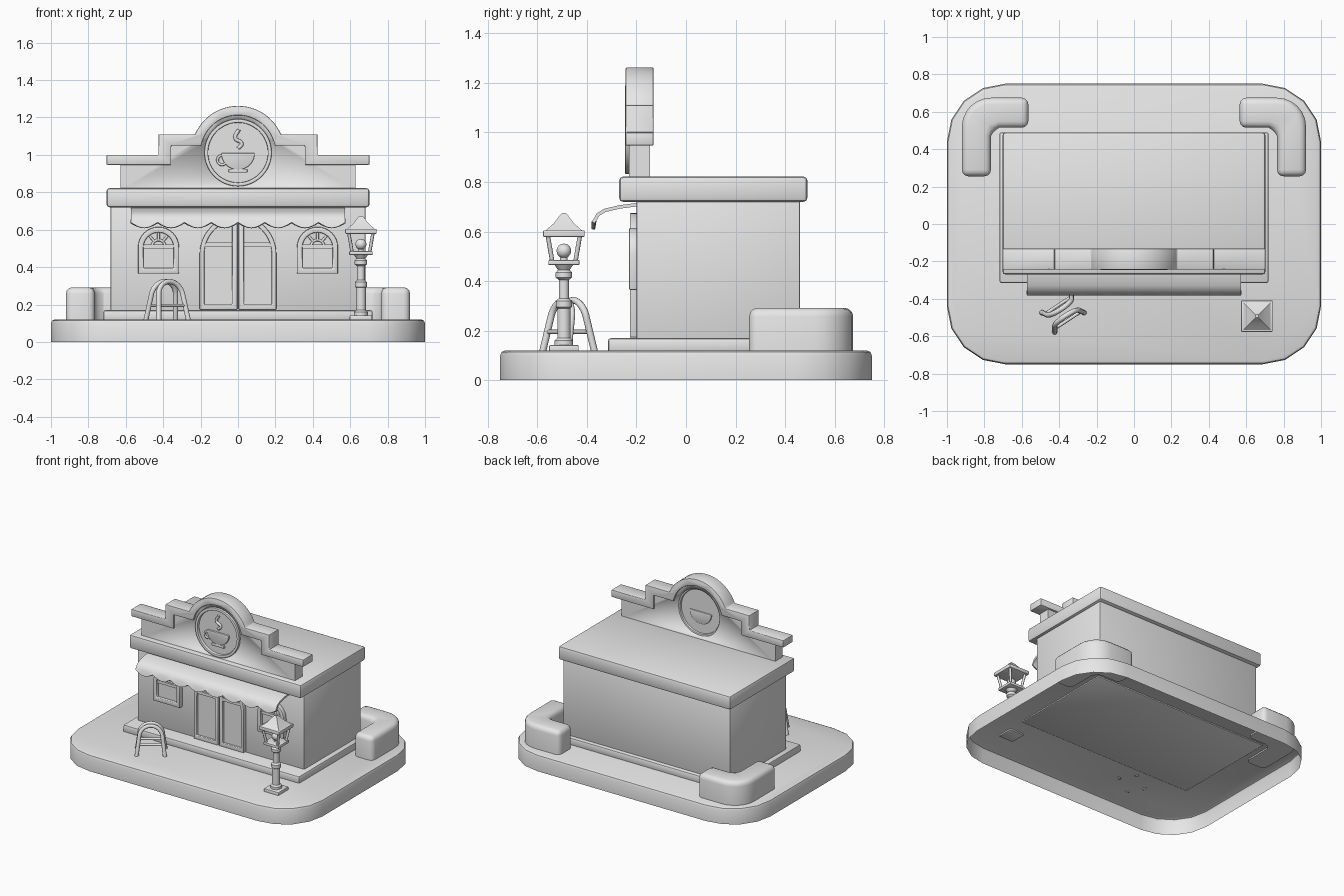
import bpy, bmesh, math
from mathutils import Vector

cube = bpy.data.objects.get("Cube")
if cube:
    bpy.data.objects.remove(cube, do_unlink=True)

grey = bpy.data.materials.new("plain_grey")
grey.use_nodes = True
grey.diffuse_color = (0.8, 0.8, 0.8, 1)
grey.node_tree.nodes["Principled BSDF"].inputs["Base Color"].default_value = (0.8, 0.8, 0.8, 1)


def finish(name, bm, bevel=0.0, segments=2, keep=None):
    """Bevel the sharp edges, shade and link the mesh."""
    bmesh.ops.recalc_face_normals(bm, faces=bm.faces)
    if bevel:
        edges = [e for e in bm.edges if len(e.link_faces) == 2
                 and e.calc_face_angle() > 0.6 and (keep is None or keep(e))]
        bmesh.ops.bevel(bm, geom=edges, offset=bevel, segments=segments,
                        profile=0.5, affect='EDGES', clamp_overlap=True)
    mesh = bpy.data.meshes.new(name)
    bm.to_mesh(mesh)
    bm.free()
    mesh.materials.append(grey)
    ob = bpy.data.objects.new(name, mesh)
    bpy.context.collection.objects.link(ob)
    bpy.ops.object.select_all(action='DESELECT')
    ob.select_set(True)
    bpy.context.view_layer.objects.active = ob
    bpy.ops.object.shade_smooth_by_angle(angle=math.radians(35))
    return ob


def place(upright, p, d):
    return (p[0], d, p[1]) if upright else (p[0], p[1], d)


def prism(name, pts, d0, d1, upright=True, open_start=False, **kw):
    """Extrude an outline along y (upright) or along z."""
    bm = bmesh.new()
    a = [bm.verts.new(place(upright, p, d0)) for p in pts]
    b = [bm.verts.new(place(upright, p, d1)) for p in pts]
    if not open_start:
        bm.faces.new(a)
    bm.faces.new(b)
    for i in range(len(a)):
        j = (i + 1) % len(a)
        bm.faces.new((a[i], a[j], b[j], b[i]))
    return finish(name, bm, **kw)


def frame(name, outer, inner, y0, y1, **kw):
    """Upright frame between two matching outlines."""
    bm = bmesh.new()
    loops = [[bm.verts.new((x, y, z)) for x, z in pts]
             for pts, y in ((outer, y0), (inner, y0), (inner, y1), (outer, y1))]
    n = len(outer)
    for k in range(4):
        p, q = loops[k], loops[(k + 1) % 4]
        for i in range(n):
            j = (i + 1) % n
            bm.faces.new((p[i], p[j], q[j], q[i]))
    return finish(name, bm, **kw)


def box(name, x, y, z, **kw):
    return prism(name, [(x[0], y[0]), (x[1], y[0]), (x[1], y[1]), (x[0], y[1])],
                 z[0], z[1], upright=False, **kw)


def arc(cx, cz, r, a0, a1, n):
    return [(cx + r * math.cos(math.radians(a0 + (a1 - a0) * i / n)),
             cz + r * math.sin(math.radians(a0 + (a1 - a0) * i / n))) for i in range(n + 1)]


def arch(cx, half, z0, spring, n=16):
    return [(cx - half, z0), (cx + half, z0)] + arc(cx, spring, half, 0, 180, n)


def lathe(name, x, y, profile, sides=16):
    """Revolve (radius, height) pairs; four sides give a square section."""
    bm = bmesh.new()
    k = math.sqrt(2) if sides == 4 else 1
    rows = []
    for r, z in profile:
        rows.append([bm.verts.new((x + k * r * math.cos(t), y + k * r * math.sin(t), z))
                     for t in (2 * math.pi * (i + 0.5) / sides for i in range(sides))])
    for p, q in zip(rows, rows[1:]):
        for i in range(sides):
            j = (i + 1) % sides
            bm.faces.new((p[i], p[j], q[j], q[i]))
    bm.faces.new(rows[0])
    bm.faces.new(rows[-1])
    return finish(name, bm)


def tube(name, pts, radius, smooth=False, cyclic=False):
    cu = bpy.data.curves.new(name, 'CURVE')
    cu.dimensions = '3D'
    cu.bevel_depth = radius
    cu.bevel_resolution = 2
    cu.resolution_u = 6
    cu.use_fill_caps = True
    sp = cu.splines.new('BEZIER' if smooth else 'POLY')
    points = sp.bezier_points if smooth else sp.points
    points.add(len(pts) - 1)
    for p, co in zip(points, pts):
        if smooth:
            p.co = co
            p.handle_left_type = p.handle_right_type = 'AUTO'
        else:
            p.co = (*co, 1)
    sp.use_cyclic_u = cyclic
    cu.materials.append(grey)
    ob = bpy.data.objects.new(name, cu)
    bpy.context.collection.objects.link(ob)


# Ground slab, an open shell below
corners = [(0.69, 0.44, 0), (-0.69, 0.44, 90), (-0.69, -0.44, 180), (0.69, -0.44, 270)]
outline = [p for x, y, a in corners for p in arc(x, y, 0.31, a, a + 90, 4)]
prism("ground_slab", outline, 0, 0.12, upright=False, open_start=True, bevel=0.02,
      keep=lambda e: all(v.co.z > 0.1 for v in e.verts))

# Building body
box("plinth", (-0.72, 0.72), (-0.315, 0.49), (0.11, 0.17), bevel=0.012)
box("walls", (-0.682, 0.682), (-0.2, 0.46), (0.16, 0.73), bevel=0.006)
box("roof", (-0.703, 0.703), (-0.27, 0.49), (0.72, 0.822), bevel=0.016)

# Stepped parapet with a round opening
CZ = 1.012


def stepped(x0, z0, x1, z1, r):
    a = math.degrees(math.asin((z1 - CZ) / r))
    left = [(-x0, z0), (-x1, z0), (-x1, z1)]
    return left + arc(0, CZ, r, 180 - a, a, 24) + [(-x, z) for x, z in reversed(left)]


panel = prism("parapet", [(-0.628, 0.81)] + stepped(0.628, 0.97, 0.39, 1.08, 0.225)
              + [(0.628, 0.81)], -0.23, -0.145)
cutter = prism("sign_cutter", arc(0, CZ, 0.172, 0, 352.5, 47), -0.4, 0)
cutter.hide_render = True
mod = panel.modifiers.new("sign_hole", 'BOOLEAN')
mod.operation = 'DIFFERENCE'
mod.solver = 'EXACT'
mod.object = cutter
bpy.context.view_layer.objects.active = panel
bpy.ops.object.modifier_apply(modifier=mod.name)
bpy.data.objects.remove(cutter, do_unlink=True)
prism("parapet_trim", stepped(0.703, 1.0, 0.425, 1.11, 0.25)
      + stepped(0.703, 0.947, 0.357, 1.05, 0.2)[::-1], -0.244, -0.131, bevel=0.005)

# Round sign with a cup
circle = [arc(0, CZ, r, 0, 352.5, 47) for r in (0.18, 0.16)]
frame("sign_rim", *circle, -0.246, -0.16, bevel=0.005)
prism("sign_disc", arc(0, CZ, 0.172, 0, 352.5, 47), -0.225, -0.175)
bowl = [(x, z) for x, z in arc(0, 1.01, 0.09, 180, 360, 20)]
prism("cup", bowl, -0.238, -0.166, bevel=0.005)
box("saucer", (-0.05, 0.05), (-0.238, -0.22), (0.905, 0.925), bevel=0.004)
tube("cup_handle", [(x, -0.23, z) for x, z in arc(-0.085, 0.972, 0.025, 0, 345, 23)],
     0.007, cyclic=True)
tube("steam", [(0.0, -0.23, 1.035), (0.02, -0.23, 1.06), (-0.015, -0.23, 1.09),
               (0.005, -0.23, 1.135)], 0.01, smooth=True)

# Windows and double doors, one of each per side
for s, side in ((1, "left"), (-1, "right")):
    cx = s * 0.425
    frame(side + "_window_frame", arch(cx, 0.11, 0.365, 0.505),
          arch(cx, 0.08, 0.395, 0.505), -0.23, -0.195, bevel=0.006)
    prism(side + "_window_pane", arch(cx, 0.09, 0.385, 0.505), -0.207, -0.195)
    box(side + "_window_bar", (cx - 0.085, cx + 0.085), (-0.222, -0.2), (0.5, 0.52))
    tube(side + "_window_fan", [(x, -0.21, z) for x, z in arc(cx, 0.51, 0.035, 0, 180, 12)], 0.007)
    for a in (50, 90, 130):
        ray = arc(cx, 0.51, 0.035, a, a, 1)[:1] + arc(cx, 0.51, 0.08, a, a, 1)[:1]
        tube(side + "_window_ray", [(x, -0.21, z) for x, z in ray], 0.007)

    leaf = []
    for x, r, z in ((0.004, 0.205, 0.172), (0.032, 0.18, 0.2)):
        end = math.degrees(math.acos(x / r))
        leaf.append([(s * u, v) for u, v in [(x, z), (r, z)] + arc(0, 0.47, r, 0, end, 12)])
    frame(side + "_door_frame", *leaf, -0.227, -0.195, bevel=0.005)
    prism(side + "_door_panel", leaf[1], -0.21, -0.195)
    box(side + "_door_bar", sorted((s * 0.025, s * 0.182)), (-0.224, -0.2), (0.51, 0.532))

# Scalloped awning
bm = bmesh.new()
path = [(-0.195, 0.716), (-0.27, 0.706), (-0.33, 0.692), (-0.36, 0.674), (-0.374, 0.65)]
cols = []
for i in range(65):
    drop = 0.64 - 0.03 * abs(math.sin(math.pi * i / 8))
    cols.append([bm.verts.new((-0.573 + 1.146 * i / 64, y, z))
                 for y, z in path + [(-0.381, drop)]])
for p, q in zip(cols, cols[1:]):
    for k in range(len(path)):
        bm.faces.new((p[k], p[k + 1], q[k + 1], q[k]))
bmesh.ops.recalc_face_normals(bm, faces=bm.faces)
bmesh.ops.solidify(bm, geom=bm.faces[:], thickness=0.014)
finish("awning", bm)

# Corner hedges
for s, side in ((1, "left"), (-1, "right")):
    shape = ([(0.92, 0.255)] + arc(0.765, 0.52, 0.155, 0, 90, 6)
             + [(0.565, 0.675), (0.565, 0.515), (0.72, 0.515), (0.752, 0.502),
                (0.765, 0.47), (0.765, 0.255)])
    prism(side + "_hedge", [(s * x, y) for x, y in shape], 0.11, 0.292,
          upright=False, bevel=0.035, segments=3,
          keep=lambda e: any(v.co.z > 0.2 for v in e.verts))

# Street lamp
LX, LY = 0.657, -0.493
box("lamp_foot", (LX - 0.06, LX + 0.06), (LY - 0.06, LY + 0.06), (0.11, 0.142), bevel=0.006)
lathe("lamp_post", LX, LY, [(0.038, 0.14), (0.038, 0.16), (0.027, 0.17), (0.027, 0.29),
      (0.033, 0.295), (0.033, 0.32), (0.021, 0.33), (0.021, 0.405), (0.034, 0.415),
      (0.034, 0.435), (0.024, 0.445), (0.04, 0.468)])
box("lantern_floor", (LX - 0.063, LX + 0.063), (LY - 0.063, LY + 0.063), (0.465, 0.485), bevel=0.004)
for sx in (-1, 1):
    for sy in (-1, 1):
        tube("lantern_bar", [(LX + sx * 0.047, LY + sy * 0.047, 0.48),
                             (LX + sx * 0.065, LY + sy * 0.065, 0.585)], 0.009)
lathe("lamp_bulb", LX, LY, [(0.015, 0.48), (0.015, 0.495)]
      + [(r + 0.001, z) for r, z in arc(0, 0.522, 0.029, -65, 90, 10)])
box("lantern_eaves", (LX - 0.084, LX + 0.084), (LY - 0.084, LY + 0.084), (0.578, 0.605), bevel=0.005)
lathe("lantern_roof", LX, LY, [(0.075, 0.603), (0.04, 0.634), (0.018, 0.664), (0.008, 0.674)], 4)

# Folding pavement sign: two arched frames leaning together
along = Vector((math.cos(0.58), math.sin(0.58), 0))
across = Vector((-along.y, along.x, 0))
middle = Vector((-0.379, -0.474, 0))


def lean(u, z, s):
    return middle + along * u + across * s * (0.062 - 0.2 * (z - 0.12)) + Vector((0, 0, z))


for s in (-1, 1):
    legs = [(-0.095, 0.115)] + arc(0, 0.245, 0.078, 180, 0, 12) + [(0.095, 0.115)]
    tube("pavement_sign_frame", [lean(u, z, s) for u, z in legs], 0.014)
    tube("pavement_sign_bar", [lean(-0.085, 0.195, s), lean(0.085, 0.195, s)], 0.009)
